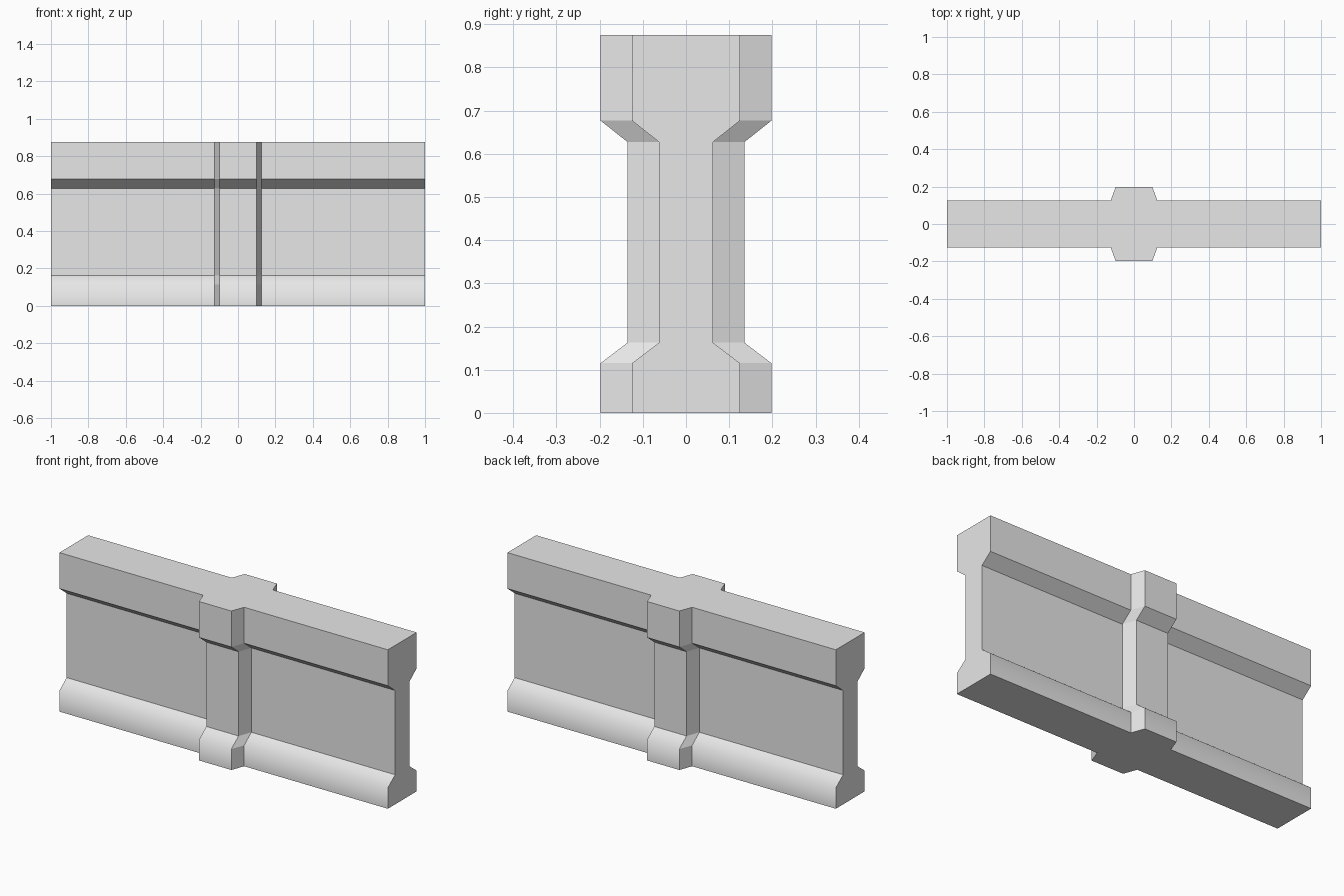
import bpy
import bmesh

cube = bpy.data.objects.get("Cube")
if cube:
    bpy.data.objects.remove(cube, do_unlink=True)

# Plain grey concrete
concrete = bpy.data.materials.new("grey_concrete")
concrete.use_nodes = True
GREY = (0.8, 0.8, 0.8, 1.0)
concrete.diffuse_color = GREY
concrete.node_tree.nodes["Principled BSDF"].inputs["Base Color"].default_value = GREY

# Wall profile: height and half thickness of the panel
FOOT_TOP = 0.115
LEVELS = [(0.0, 0.125), (FOOT_TOP, 0.125), (0.163, 0.062),
          (0.627, 0.062), (0.677, 0.125), (0.875, 0.125)]
PIER_DEPTH = 0.073
PIER_BASE, PIER_FACE = 0.125, 0.098


def outline(half):
    """Plan of the wall with a tapered pier on both faces."""
    face = half + PIER_DEPTH
    front = [(-1, -half), (-PIER_BASE, -half), (-PIER_FACE, -face),
             (PIER_FACE, -face), (PIER_BASE, -half), (1, -half)]
    return front + [(-x, -y) for x, y in front]


# Stack the plan outlines into one solid wall
bm = bmesh.new()
rings = [[bm.verts.new((x, y, z)) for x, y in outline(half)] for z, half in LEVELS]
bm.faces.new(list(reversed(rings[0])))
bm.faces.new(rings[-1])
for low, high in zip(rings, rings[1:]):
    for i in range(len(low)):
        j = (i + 1) % len(low)
        bm.faces.new((low[i], low[j], high[j], high[i]))
bm.normal_update()

# Soft shoulder along the foot, crisp edges elsewhere
for face in bm.faces:
    face.smooth = True
for edge in bm.edges:
    a, b = edge.verts
    on_shoulder = all(abs(v.co.z - FOOT_TOP) < 1e-4 for v in (a, b))
    along_wall = abs(a.co.y - b.co.y) < 1e-4
    edge.smooth = on_shoulder and along_wall

mesh = bpy.data.meshes.new("wall_section")
bm.to_mesh(mesh)
bm.free()
mesh.materials.append(concrete)
wall = bpy.data.objects.new("wall_section", mesh)
bpy.context.collection.objects.link(wall)
